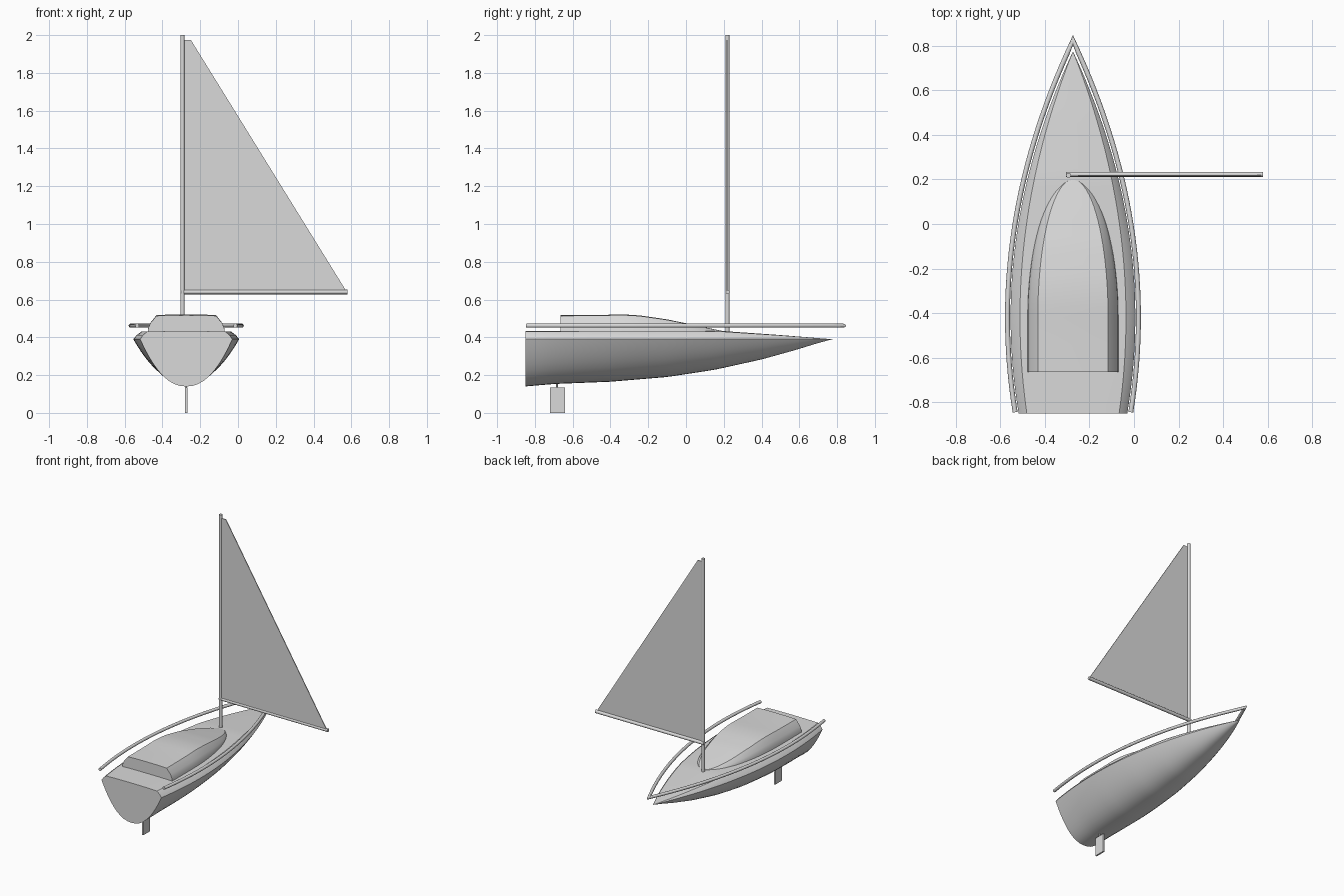
import bpy, bmesh, math
from mathutils import Vector

if "Cube" in bpy.data.objects:
    bpy.data.objects.remove(bpy.data.objects["Cube"])

CX = -0.274  # hull centre line
mat = bpy.data.materials.new("light_grey")
mat.diffuse_color = (0.7, 0.7, 0.7, 1)
mat.use_nodes = True
mat.node_tree.nodes["Principled BSDF"].inputs["Base Color"].default_value = mat.diffuse_color


def interp(table, y):
    for (a, u), (b, v) in zip(table, table[1:]):
        if y <= b:
            t = max(0, (y - a) / (b - a))
            return u + (v - u) * t
    return table[-1][1]


def finish(name, bm, angle=None):
    bmesh.ops.remove_doubles(bm, verts=bm.verts, dist=1e-5)
    bmesh.ops.recalc_face_normals(bm, faces=bm.faces)
    me = bpy.data.meshes.new(name)
    bm.to_mesh(me)
    bm.free()
    ob = bpy.data.objects.new(name, me)
    bpy.context.collection.objects.link(ob)
    me.materials.append(mat)
    if angle:
        bpy.ops.object.select_all(action='DESELECT')
        ob.select_set(True)
        bpy.context.view_layer.objects.active = ob
        bpy.ops.object.shade_smooth_by_angle(angle=math.radians(angle))
    return ob


def loft(name, stations, half_section, angle):
    # half_section(y) lists (half width, z) from bottom centre round to top centre
    bm = bmesh.new()
    rings = []
    for y in stations:
        h = half_section(y)
        pts = [(CX + x, y, z) for x, z in h] + [(CX - x, y, z) for x, z in h[-2:0:-1]]
        rings.append([bm.verts.new(p) for p in pts])
    n = len(rings[0])
    for a, b in zip(rings, rings[1:]):
        for i in range(n):
            j = (i + 1) % n
            bm.faces.new((a[i], a[j], b[j], b[i]))
    bm.faces.new(rings[0])
    return finish(name, bm, angle)


def rod(name, a, b, r):
    a, b = Vector(a), Vector(b)
    bm = bmesh.new()
    bmesh.ops.create_cone(bm, cap_ends=True, segments=16, radius1=r, radius2=r, depth=(b - a).length)
    rot = (b - a).to_track_quat('Z', 'Y').to_matrix().to_4x4()
    bm.transform(rot)
    bmesh.ops.translate(bm, verts=bm.verts, vec=(a + b) / 2)
    return finish(name, bm, 40)


# Hull with a raised, crowned deck
KEEL = [(-0.85, .14), (-.7, .153), (-.4, .165), (-.1, .19), (.15, .228), (.4, .283),
        (.58, .333), (.7, .37), (.775, .39)]
DECK = [(-.85, .043), (.2, .043), (.5, .022), (.775, 0)]


def hull_section(y):
    w = max(0, .28 * (1 - ((y + .42) / 1.195) ** 2))
    k, d = interp(KEEL, y), interp(DECK, y)
    if y > .7749:
        w = 0
    pts = []
    for i in range(13):
        s = math.sin(math.pi / 2 * i / 12)
        pts.append((w * s, k + (.39 - k) * s ** 2.2))
    return pts + [(w * .94, .39 + d * .5), (w * .85, .39 + d * .93), (w * .5, .39 + d * .98), (0, .39 + d)]


loft("hull", [-.85 + 1.625 * i / 40 for i in range(41)], hull_section, 25)

# Cabin: straight aft block running into a rounded nose
ROOF = [(-.665, .517), (-.45, .518), (-.35, .522), (-.25, .517), (-.1, .495), (.05, .464), (.2, .432)]


def cabin_section(y):
    t = max(0, (y + .42) / .62)
    w = .205 * math.sqrt(max(0, 1 - t * t))
    z, b = interp(ROOF, y), .415
    h = z - b
    return [(0, b), (w, b), (w * .985, b + h * .3), (w * .93, b + h * .58),
            (w * .77, b + h * .97), (w * .4, b + h * .995), (0, z)]


ys = [-.665, -.54, -.42] + [-.42 + .62 * math.sin(math.pi / 2 * i / 20) for i in range(1, 21)]
loft("cabin", ys, cabin_section, 25)

# Side rail following the sheer line and meeting at the bow
half = []
for i in range(31):
    y = -.845 + (.822 + .845) * i / 30
    half.append((max(0, .294 * (1 - ((y + .42) / 1.242) ** 2)), y))
half[-1] = (0, .826)
path = [(CX - x, y) for x, y in half] + [(CX + x, y) for x, y in half[-2::-1]]
bm = bmesh.new()
rings = []
for i, (x, y) in enumerate(path):
    p, q = path[max(0, i - 1)], path[min(len(path) - 1, i + 1)]
    tx, ty = q[0] - p[0], q[1] - p[1]
    l = math.hypot(tx, ty)
    nx, ny = ty / l, -tx / l
    m = 2.0 if i == 30 else 1  # mitre at the bow
    ring = []
    for k in range(12):
        a = math.tau * k / 12
        c = .011 * math.cos(a) * m
        ring.append(bm.verts.new((x + nx * c, y + ny * c, .462 + .011 * math.sin(a))))
    rings.append(ring)
for a, b in zip(rings, rings[1:]):
    for k in range(12):
        j = (k + 1) % 12
        bm.faces.new((a[k], a[j], b[j], b[k]))
bm.faces.new(rings[0])
bm.faces.new(rings[-1])
finish("side_rail", bm, 40)

# Rig
rod("mast", (-.294, .219, .42), (-.294, .219, 2.0), .011)
rod("boom", (-.305, .222, .64), (.58, .222, .64), .012)

# Thin triangular sail
bm = bmesh.new()
outline = [(-.284, .65), (.57, .65), (-.25, 1.975), (-.284, 1.975)]
f = bm.faces.new([bm.verts.new((x, .214, z)) for x, z in outline])
g = bmesh.ops.extrude_face_region(bm, geom=[f])
bmesh.ops.translate(bm, verts=[v for v in g['geom'] if isinstance(v, bmesh.types.BMVert)], vec=(0, .006, 0))
finish("sail", bm)

# Rudder blade and its post
bm = bmesh.new()
bmesh.ops.create_cube(bm, size=1)
bmesh.ops.scale(bm, verts=bm.verts, vec=(.012, .08, .135))
bmesh.ops.translate(bm, verts=bm.verts, vec=(CX, -.68, .0675))
finish("rudder", bm)
rod("rudder_post", (CX, -.683, .12), (CX, -.683, .18), .005)
